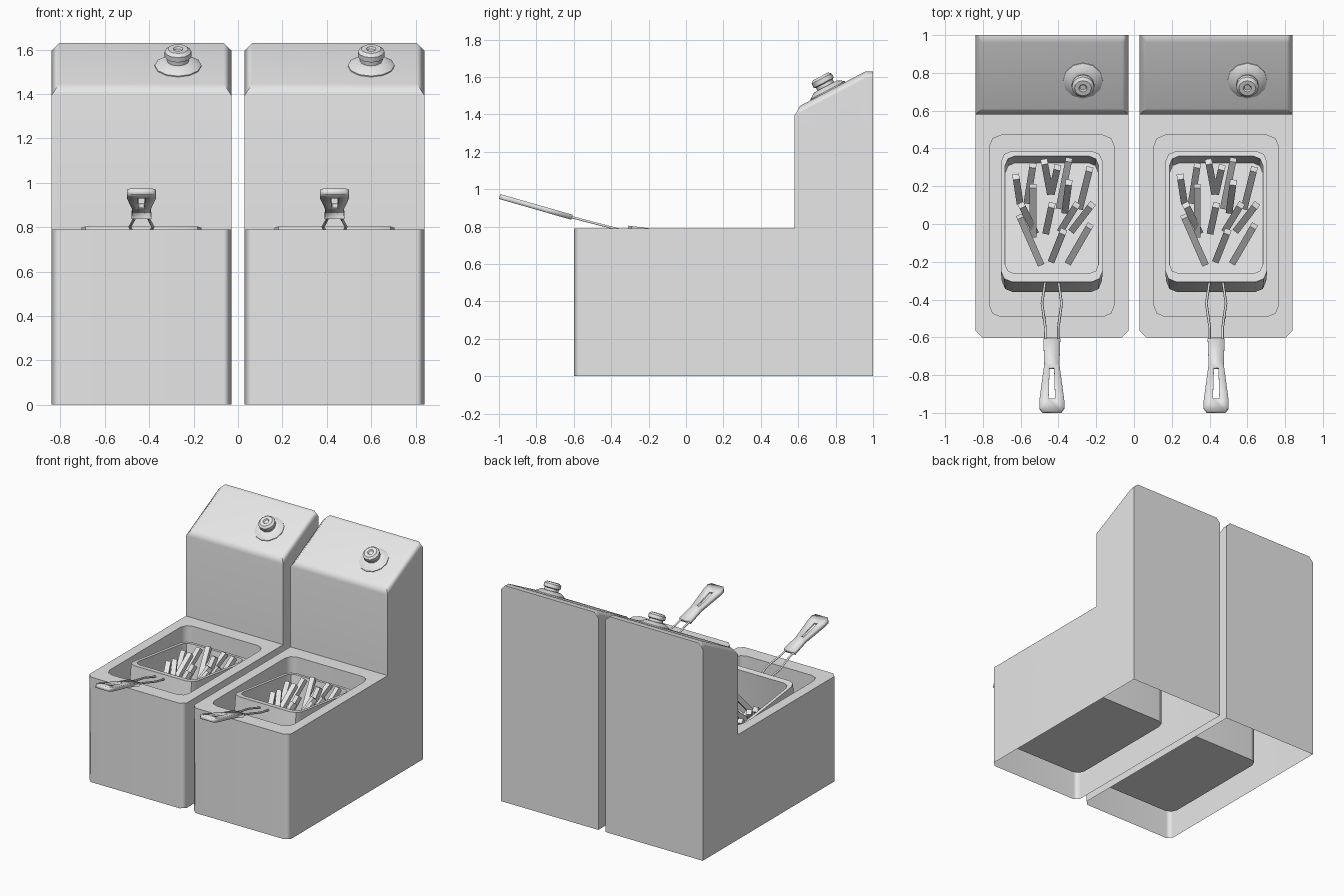
import bpy, bmesh, math
from mathutils import Matrix, Vector

cube = bpy.data.objects.get("Cube")
if cube:
    bpy.data.objects.remove(cube, do_unlink=True)

GREY = (0.8, 0.8, 0.8, 1)
metal = bpy.data.materials.new("light_grey")
metal.use_nodes = True
metal.diffuse_color = GREY
metal.node_tree.nodes["Principled BSDF"].inputs["Base Color"].default_value = GREY


def make(name, bm, place=Matrix(), angle=40):
    """Turn a bmesh into a placed object with sharp-edge smooth shading."""
    mesh = bpy.data.meshes.new(name)
    bmesh.ops.recalc_face_normals(bm, faces=bm.faces)
    bm.to_mesh(mesh)
    bm.free()
    mesh.materials.append(metal)
    obj = bpy.data.objects.new(name, mesh)
    bpy.context.collection.objects.link(obj)
    obj.matrix_world = place
    bpy.ops.object.select_all(action='DESELECT')
    obj.select_set(True)
    bpy.context.view_layer.objects.active = obj
    bpy.ops.object.shade_smooth_by_angle(angle=math.radians(angle))
    return obj


def rounded_rect(hx, y0, y1, r, z, steps=2):
    pts = []
    corners = [(hx - r, y1 - r), (r - hx, y1 - r), (r - hx, y0 + r), (hx - r, y0 + r)]
    for quarter, (cx, cy) in enumerate(corners):
        for s in range(steps + 1):
            a = (quarter + s / steps) * math.pi / 2
            pts.append((cx + r * math.cos(a), cy + r * math.sin(a), z))
    return pts


def circle(r, z, sides=12):
    return [(r * math.cos(i * math.tau / sides), r * math.sin(i * math.tau / sides), z)
            for i in range(sides)]


def loft(bm, loops):
    """Skin a stack of loops and cap both ends."""
    rings = [[bm.verts.new(p) for p in loop] for loop in loops]
    for a, b in zip(rings, rings[1:]):
        for i in range(len(a)):
            j = (i + 1) % len(a)
            bm.faces.new((a[i], a[j], b[j], b[i]))
    bm.faces.new(rings[0])
    bm.faces.new(rings[-1])


def closed_edges(bm, pts):
    vs = [bm.verts.new(p) for p in pts]
    return [bm.edges.new((vs[i - 1], vs[i])) for i in range(len(vs))]


def tilt(x, y, z, degrees):
    return Matrix.Translation((x, y, z)) @ Matrix.Rotation(math.radians(degrees), 4, 'X')


HALF, DECK = 0.405, 0.79


def body(side, cx):
    # Stepped cabinet from a side profile
    bm = bmesh.new()
    profile = [(-0.6, 0), (1, 0), (1, 1.63), (0.96, 1.63), (0.58, 1.43), (0.58, DECK), (-0.6, DECK)]
    loft(bm, [[(x, y, z) for y, z in profile] for x in (-HALF, HALF)])
    bmesh.ops.recalc_face_normals(bm, faces=bm.faces)

    # Chamfer the front uprights and the hood edges
    def chamfered(e):
        a, b = (v.co for v in e.verts)
        across = abs(a.x - b.x) > 0.1
        if max(a.y, b.y) < -0.59:
            return not across
        if min(a.z, b.z) < 1.4:
            return False
        return max(a.y, b.y) < 0.59 if across else min(a.y, b.y) < 0.99
    bmesh.ops.bevel(bm, geom=[e for e in bm.edges if chamfered(e)], offset=0.035,
                    segments=1, affect='EDGES')

    # Open the underside and the deck, then sink the oil basin
    bm.normal_update()
    opened = [f for f in bm.faces if f.normal.z < -0.9
              or (f.normal.z > 0.9 and abs(f.calc_center_median().z - DECK) < 0.01)]
    bmesh.ops.delete(bm, geom=opened, context='FACES_ONLY')
    outer = [e for e in bm.edges if e.is_boundary and all(abs(v.co.z - DECK) < 0.01 for v in e.verts)]
    inner = closed_edges(bm, rounded_rect(0.33, -0.49, 0.47, 0.06, DECK))
    bmesh.ops.triangle_fill(bm, edges=outer + inner, use_beauty=True, normal=(0, 0, 1))
    walls = bmesh.ops.extrude_edge_only(bm, edges=inner)["geom"]
    low = [g for g in walls if isinstance(g, bmesh.types.BMVert)]
    for v in low:
        v.co.z = 0.14
    floor = [g for g in walls if isinstance(g, bmesh.types.BMEdge)
             and all(v in low for v in g.verts)]
    bmesh.ops.contextual_create(bm, geom=floor)
    obj = make(side + "_fryer_body", bm, Matrix.Translation((cx, 0, 0)), 50)
    weighted = obj.modifiers.new("even_shading", 'WEIGHTED_NORMAL')
    weighted.keep_sharp = True


def knob(side, cx):
    bm = bmesh.new()
    rings = [(0.105, -0.01), (0.105, 0.005), (0.07, 0.028), (0.05, 0.028), (0.05, 0.045),
             (0.06, 0.05), (0.06, 0.075), (0.045, 0.088), (0.022, 0.088), (0.016, 0.08)]
    loft(bm, [circle(r, z) for r, z in rings])
    make(side + "_control_knob", bm, tilt(cx + 0.165, 0.76, 1.525, 27.8))


def basket(side, cx):
    bm = bmesh.new()
    loft(bm, [rounded_rect(0.265, 0, 0.7, 0.06, -0.42), rounded_rect(0.27, 0, 0.7, 0.06, 0),
              rounded_rect(0.247, 0.045, 0.672, 0.05, 0), rounded_rect(0.245, 0.045, 0.672, 0.05, -0.28)])
    make(side + "_basket", bm, tilt(cx, -0.307, 0.805, -7.4))


def handle(side, cx):
    # Grip: mirrored outline with a slot
    bm = bmesh.new()
    half = [(0.045, 0), (0.04, -0.14), (0.066, -0.34), (0.066, -0.38), (0.05, -0.402)]
    slot = [(0.012, -0.16), (0.017, -0.33)]
    edges = []
    for shape in (half, slot):
        edges += closed_edges(bm, [(x, y, 0) for x, y in shape]
                              + [(-x, y, 0) for x, y in reversed(shape)])
    bmesh.ops.triangle_fill(bm, edges=edges, use_beauty=True, normal=(0, 0, 1))
    grip = make(side + "_handle_grip", bm, tilt(cx, -0.61, 0.85, -16))
    thick = grip.modifiers.new("thickness", 'SOLIDIFY')
    thick.thickness, thick.offset = 0.027, 0

    # Pair of bent wires
    curve = bpy.data.curves.new(side + "_handle_wires", 'CURVE')
    curve.dimensions = '3D'
    curve.bevel_depth, curve.bevel_resolution = 0.007, 1
    curve.use_fill_caps = True
    path = [(0.034, -0.63), (0.034, -0.55), (0.052, -0.42), (0.036, -0.31)]
    for s in (-1, 1):
        spline = curve.splines.new('POLY')
        spline.points.add(len(path) - 1)
        for p, (x, y) in zip(spline.points, path):
            p.co = (s * x, y, 0.85 - 0.26 * (y + 0.61), 1)
    curve.materials.append(metal)
    wires = bpy.data.objects.new(side + "_handle_wires", curve)
    wires.location.x = cx
    bpy.context.collection.objects.link(wires)


# Fries: upper end, lower end, in hundredths
FRIES = [(-19, 25, -17, 12), (-10, 31, -13, 12), (-4, 33, -1, 17), (3, 30, 0, 17), (9, 34, 4, 9),
         (20, 29, 15, 9), (-16, 10, -9, -4), (-10, 20, -10, -6), (9, 22, 7, 7), (0, 10, -3, -4),
         (13, 10, 5, -3), (21, 10, 11, -3), (-17, 4, -6, -21), (6, -4, 0, -19), (20, -1, 9, -20)]


def fries(side, cx):
    bm = bmesh.new()
    for i, (x1, y1, x2, y2) in enumerate(FRIES):
        top = Vector((x1 / 100, y1 / 100, 0.71 + 0.02 * (i % 3)))
        end = Vector((x2 / 100, y2 / 100, 0.54))
        along = top - end
        turn = along.to_track_quat('Z', 'Y').to_matrix().to_4x4()
        place = Matrix.Translation((top + end) / 2) @ turn
        size = Matrix.Diagonal((0.036, 0.036, along.length, 1))
        bmesh.ops.create_cube(bm, size=1, matrix=place @ size)
    make(side + "_fries", bm, Matrix.Translation((cx, 0, 0)), 30)


for side, cx in (("right", -0.435), ("left", 0.435)):
    for part in (body, knob, basket, handle, fries):
        part(side, cx)
